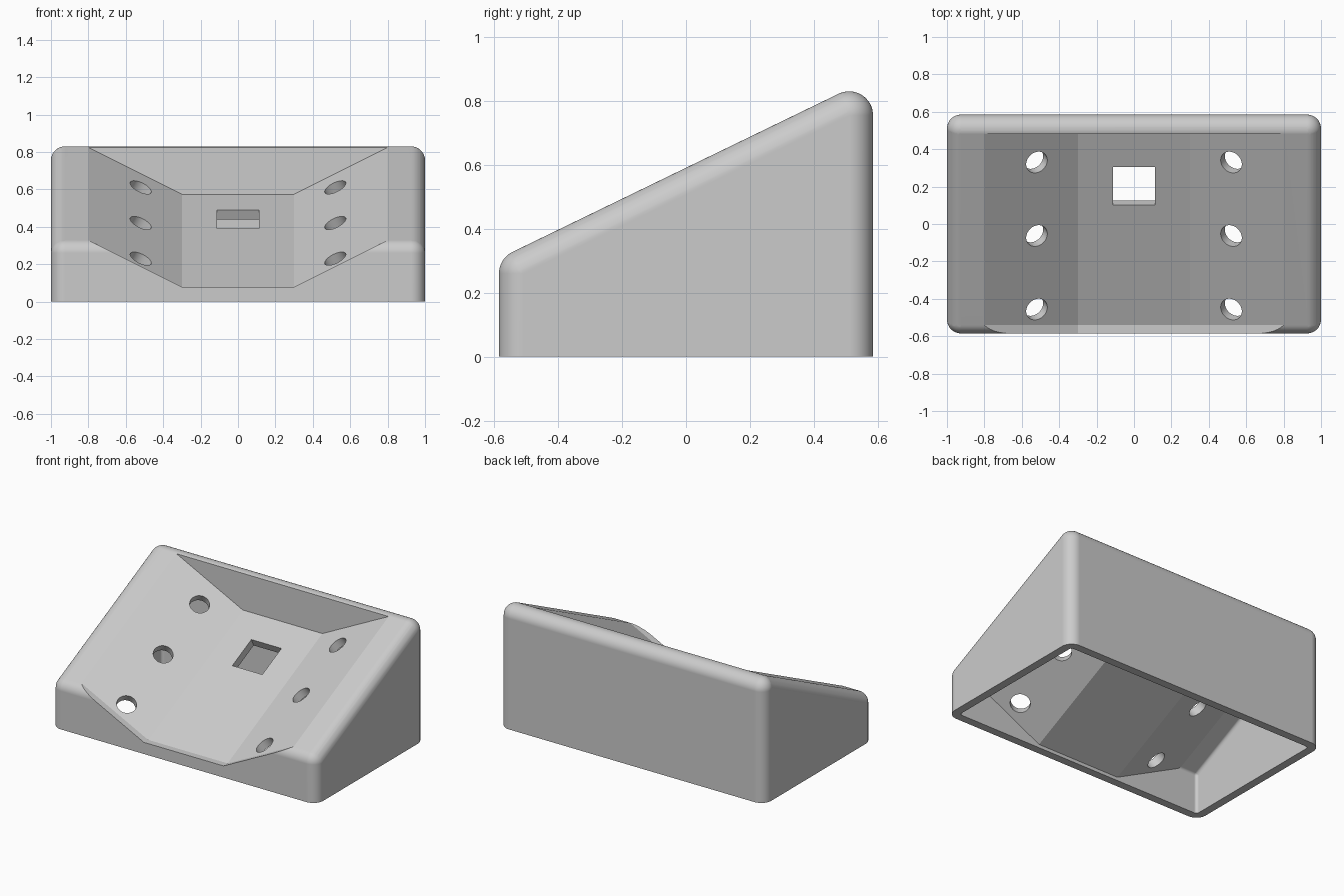
import bpy, bmesh, math
from mathutils import Vector, Matrix

cube = bpy.data.objects.get("Cube")
if cube:
    bpy.data.objects.remove(cube)

SLOPE = 0.485          # rise of the sloped top
TILT = math.atan(SLOPE)
WALL = 0.055           # shell thickness
ROUND = 0.075          # outer edge radius

grey = bpy.data.materials.new("plain_grey")
grey.use_nodes = True
colour = (0.6, 0.6, 0.6, 1)
grey.diffuse_color = colour
grey.node_tree.nodes["Principled BSDF"].inputs["Base Color"].default_value = colour


def top_z(y):
    return 0.591 + SLOPE * y


def floor_z(y):
    return top_z(y) - 0.25


def finish(name, bm):
    bmesh.ops.recalc_face_normals(bm, faces=bm.faces)
    mesh = bpy.data.meshes.new(name)
    bm.to_mesh(mesh)
    bm.free()
    mesh.materials.append(grey)
    obj = bpy.data.objects.new(name, mesh)
    bpy.context.collection.objects.link(obj)
    return obj


def rounded_wedge(name, radius, base):
    """Hull of a ball at each top corner and a disc at each foot."""
    bm = bmesh.new()
    for sx in (-1, 1):
        for sy in (-1, 1):
            x, y = sx * (1 - ROUND), sy * (0.585 - ROUND)
            z = top_z(y) - ROUND / math.cos(TILT)
            bmesh.ops.create_uvsphere(bm, u_segments=48, v_segments=24, radius=radius,
                                      matrix=Matrix.Translation((x, y, z)))
            bmesh.ops.create_circle(bm, segments=48, radius=radius,
                                    matrix=Matrix.Translation((x, y, base)))
    bmesh.ops.delete(bm, geom=bm.faces[:], context='FACES_ONLY')
    bmesh.ops.delete(bm, geom=bm.edges[:], context='EDGES_FACES') if bm.edges else None
    hull = bmesh.ops.convex_hull(bm, input=bm.verts[:])
    inner = [v for v in bm.verts if not v.link_faces]
    bmesh.ops.delete(bm, geom=inner, context='VERTS')
    bmesh.ops.dissolve_limit(bm, angle_limit=0.005, verts=bm.verts[:], edges=bm.edges[:])
    return finish(name, bm)


def trough(name, back, drop, side_drop):
    """Flared trough section swept down the slope, level at the front lip."""
    half = 0.3 + (side_drop - drop) * 2
    section = [(half, -drop), (1.1, 0.4 - side_drop), (1.1, 0.8)]
    section += [(-x, z) for x, z in reversed(section)]
    stations = [(back, floor_z(back)), (-0.54, floor_z(-0.54)), (-0.7, floor_z(-0.54))]
    bm = bmesh.new()
    rings = [[bm.verts.new((x, y, z0 + z)) for x, z in section] for y, z0 in stations]
    for a, b in zip(rings, rings[1:]):
        for i in range(len(a)):
            j = (i + 1) % len(a)
            bm.faces.new((a[i], a[j], b[j], b[i]))
    bm.faces.new(rings[0])
    bm.faces.new(rings[-1])
    return finish(name, bm)


def cut(target, cutter):
    mod = target.modifiers.new("cut", 'BOOLEAN')
    mod.operation, mod.solver, mod.object = 'DIFFERENCE', 'EXACT', cutter
    bpy.context.view_layer.objects.active = target
    bpy.ops.object.modifier_apply(modifier=mod.name)
    bpy.data.objects.remove(cutter)


# Hollow wedge with a trough in its sloped top
housing = rounded_wedge("sloped_housing", ROUND, 0)
cavity = rounded_wedge("cavity_cutter", ROUND - WALL, -0.1)
cut(cavity, trough("trough_skin", 0.6, 0.061, 0.067))
cut(housing, trough("trough_cutter", 0.48, 0, 0))
cut(housing, cavity)

# Round holes square to the flared sides
for side in (-1, 1):
    normal = Vector((-0.5 * side, -SLOPE, 1)).normalized()
    for y in (0.33, -0.063, -0.456):
        spot = Vector((0.52 * side, y, floor_z(y) + 0.11))
        bm = bmesh.new()
        bmesh.ops.create_cone(bm, cap_ends=True, segments=40, radius1=0.062, radius2=0.062,
                              depth=0.3, matrix=Matrix.Translation(spot)
                              @ normal.to_track_quat('Z', 'Y').to_matrix().to_4x4())
        cut(housing, finish("round_hole_cutter", bm))

# Square hole in the trough floor
bm = bmesh.new()
bmesh.ops.create_cube(bm, size=1, matrix=Matrix.Translation((0, 0.203, floor_z(0.203)))
                      @ Matrix.Rotation(TILT, 4, 'X') @ Matrix.Diagonal((0.226, 0.228, 0.3, 1)))
cut(housing, finish("square_hole_cutter", bm))

# Smooth rounded edges, crisp cut edges
bpy.ops.object.select_all(action='DESELECT')
housing.select_set(True)
bpy.context.view_layer.objects.active = housing
bpy.ops.object.shade_smooth_by_angle(angle=math.radians(22))
weighted = housing.modifiers.new("even_shading", 'WEIGHTED_NORMAL')
weighted.keep_sharp = True
